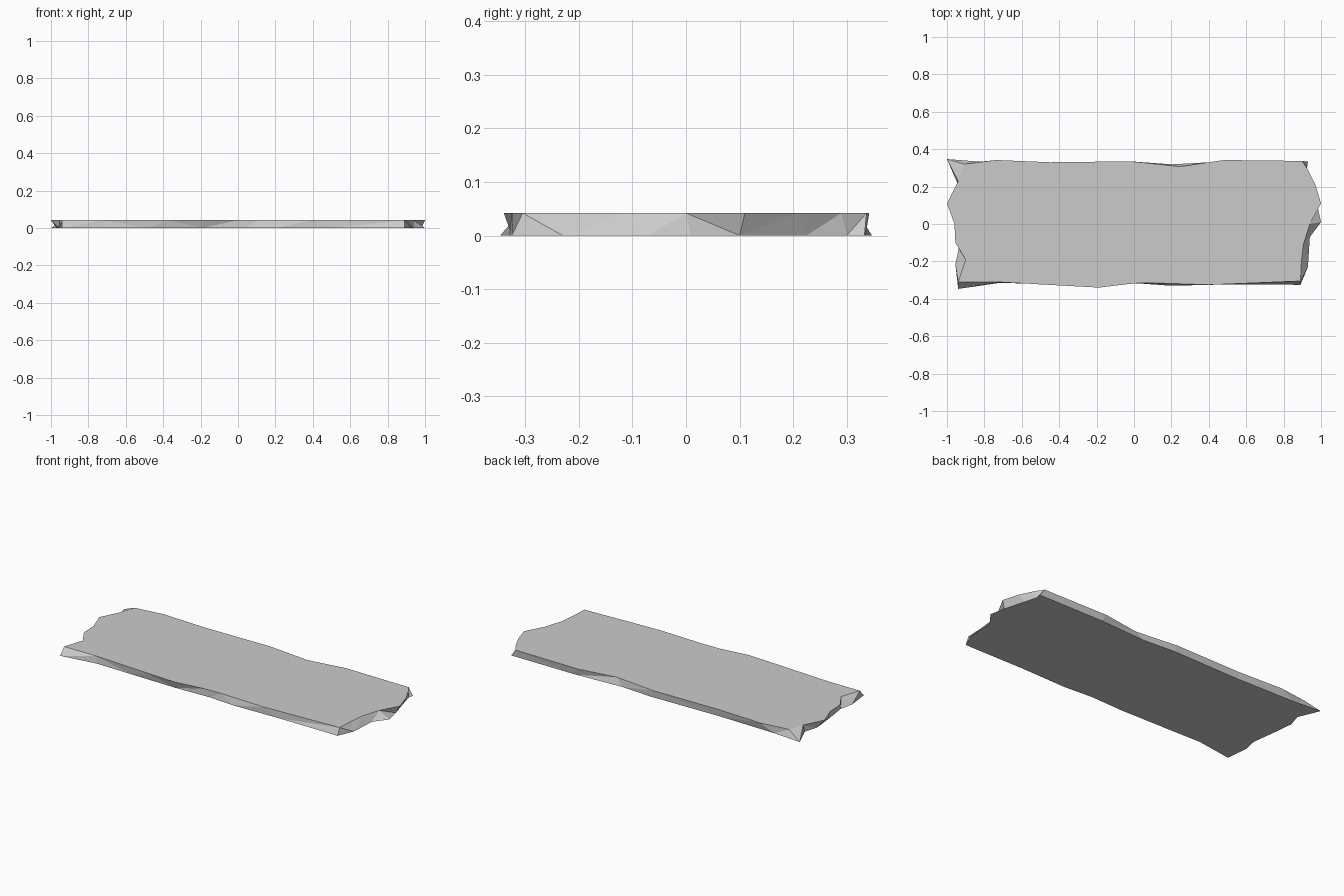
import bpy, bmesh

THICKNESS = 0.042

# Chipped outline, counter-clockwise from front left:
# (top x, top y, bottom x, bottom y)
front = [(-0.94, -0.31, -0.94, -0.347), (-0.73, -0.31, -0.72, -0.315),
         (-0.37, -0.33, -0.48, -0.32), (-0.185, -0.34, -0.19, -0.325),
         (0.0, -0.317, 0.03, -0.318), (0.11, -0.315, 0.20, -0.33),
         (0.40, -0.325, 0.50, -0.323)]
right_end = [(0.89, -0.305, 0.89, -0.325), (0.895, -0.20, 0.93, -0.23),
             (0.905, -0.11, 0.94, -0.07), (0.94, 0.0, 1.0, 0.01),
             (1.0, 0.11, 0.98, 0.10), (0.97, 0.21, 0.945, 0.225),
             (0.93, 0.29, 0.925, 0.30)]
back = [(0.90, 0.337, 0.93, 0.333), (0.48, 0.342, 0.50, 0.335),
        (0.245, 0.307, 0.20, 0.319), (-0.02, 0.335, 0.0, 0.333),
        (-0.45, 0.33, -0.45, 0.325), (-0.735, 0.342, -0.82, 0.333)]
left_end = [(-0.91, 0.32, -1.0, 0.347), (-0.94, 0.23, -0.945, 0.22),
            (-1.0, 0.11, -0.97, 0.14), (-0.96, 0.0, -0.955, 0.0),
            (-0.955, -0.10, -0.937, -0.13), (-0.90, -0.19, -0.955, -0.215)]
outline = front + right_end + back + left_end

# Plank: flat top and bottom joined by faceted broken edges
bm = bmesh.new()
top = [bm.verts.new((p[0], p[1], THICKNESS)) for p in outline]
bottom = [bm.verts.new((p[2], p[3], 0)) for p in outline]
bm.faces.new(top)
bm.faces.new(bottom[::-1])
n = len(outline)
sides = []
for i in range(n):
    j = (i + 1) % n
    sides.append(bm.faces.new((bottom[i], bottom[j], top[j], top[i])))
bmesh.ops.triangulate(bm, faces=sides)
bmesh.ops.recalc_face_normals(bm, faces=bm.faces)

mesh = bpy.data.meshes.new("broken_plank")
bm.to_mesh(mesh)
bm.free()
plank = bpy.data.objects.new("broken_plank", mesh)
bpy.context.collection.objects.link(plank)
